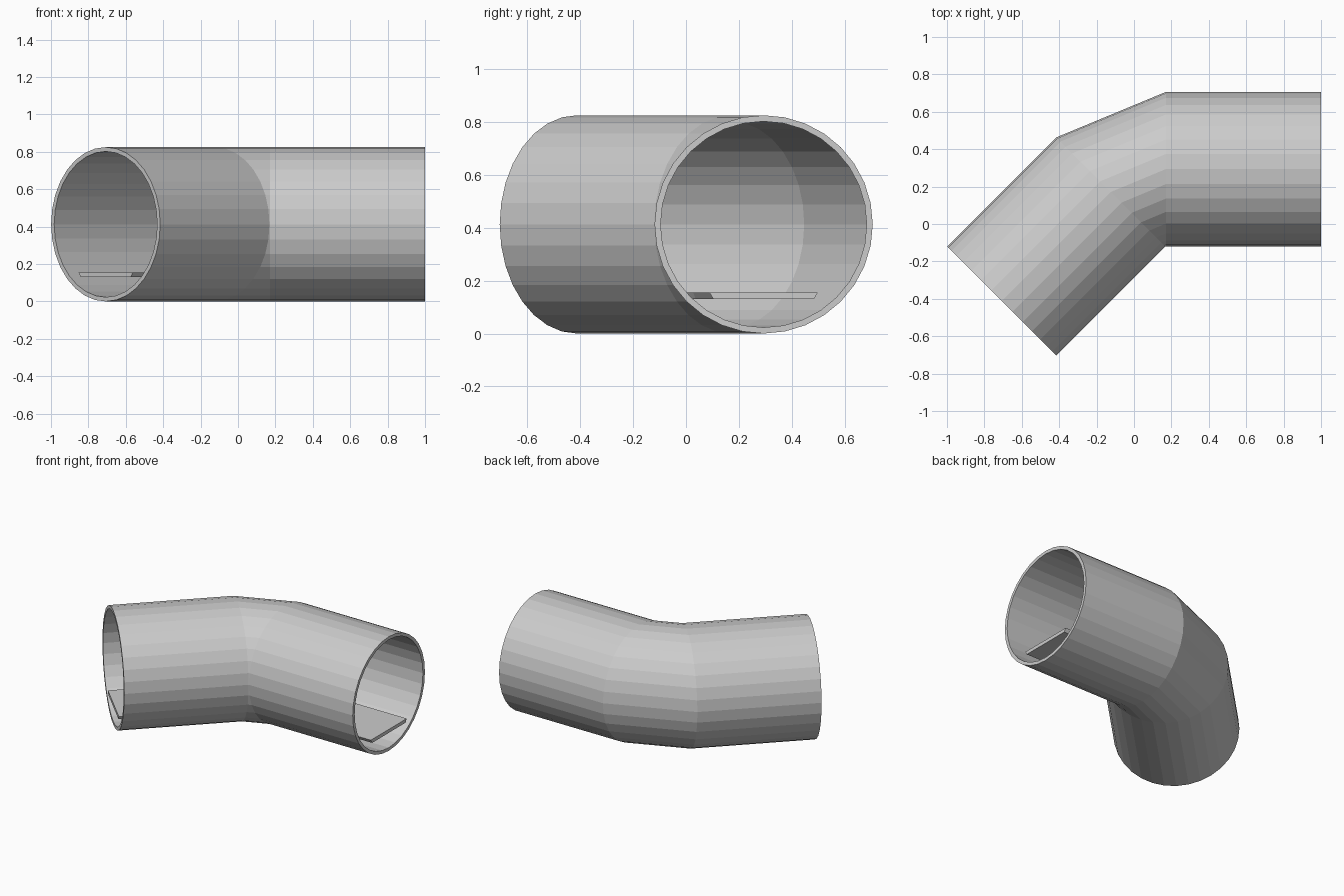
import bpy, bmesh
from math import sin, cos, pi, sqrt

if "Cube" in bpy.data.objects:
    bpy.data.objects.remove(bpy.data.objects["Cube"])

R, WALL, SIDES = 0.4125, 0.023, 32
k = sqrt(0.5)
# Cross-section stations along the pipe: centre x, y and sideways direction
STATIONS = [(-0.7075, -0.4125, -k, k), (-0.1235, 0.1715, -k, k),
            (0.17, 0.2935, 0, 1), (1.0, 0.2935, 0, 1)]


def place(bm, station, profile):
    cx, cy, ux, uy = station
    return [bm.verts.new((cx + ux * s, cy + uy * s, z)) for s, z in profile]


def bridge(bm, a, b):
    n = len(a)
    for i in range(n):
        j = (i + 1) % n
        bm.faces.new((a[i], a[j], b[j], b[i]))


def circle(r):
    return [(r * sin(2 * pi * i / SIDES), R + r * cos(2 * pi * i / SIDES))
            for i in range(SIDES)]


def finish(bm, name):
    bmesh.ops.remove_doubles(bm, verts=bm.verts, dist=1e-5)
    bmesh.ops.recalc_face_normals(bm, faces=bm.faces)
    mesh = bpy.data.meshes.new(name)
    bm.to_mesh(mesh)
    bm.free()
    bpy.context.collection.objects.link(bpy.data.objects.new(name, mesh))


# Hollow bent pipe: outer skin, inner skin and rim rings
bm = bmesh.new()
outer = [place(bm, s, circle(R)) for s in STATIONS]
inner = [place(bm, s, circle(R - WALL)) for s in STATIONS]
for i in range(3):
    bridge(bm, outer[i], outer[i + 1])
    bridge(bm, inner[i], inner[i + 1])
bridge(bm, outer[0], inner[0])
bridge(bm, outer[-1], inner[-1])
finish(bm, "bent_pipe")

# Floor plank following the bend
bm = bmesh.new()
plank = [(-0.205, 0.155), (0.205, 0.155), (0.19, 0.13), (-0.19, 0.13)]
rings = [place(bm, s, plank) for s in STATIONS]
for i in range(3):
    bridge(bm, rings[i], rings[i + 1])
bm.faces.new(rings[0])
bm.faces.new(rings[-1])
finish(bm, "floor_plank")
